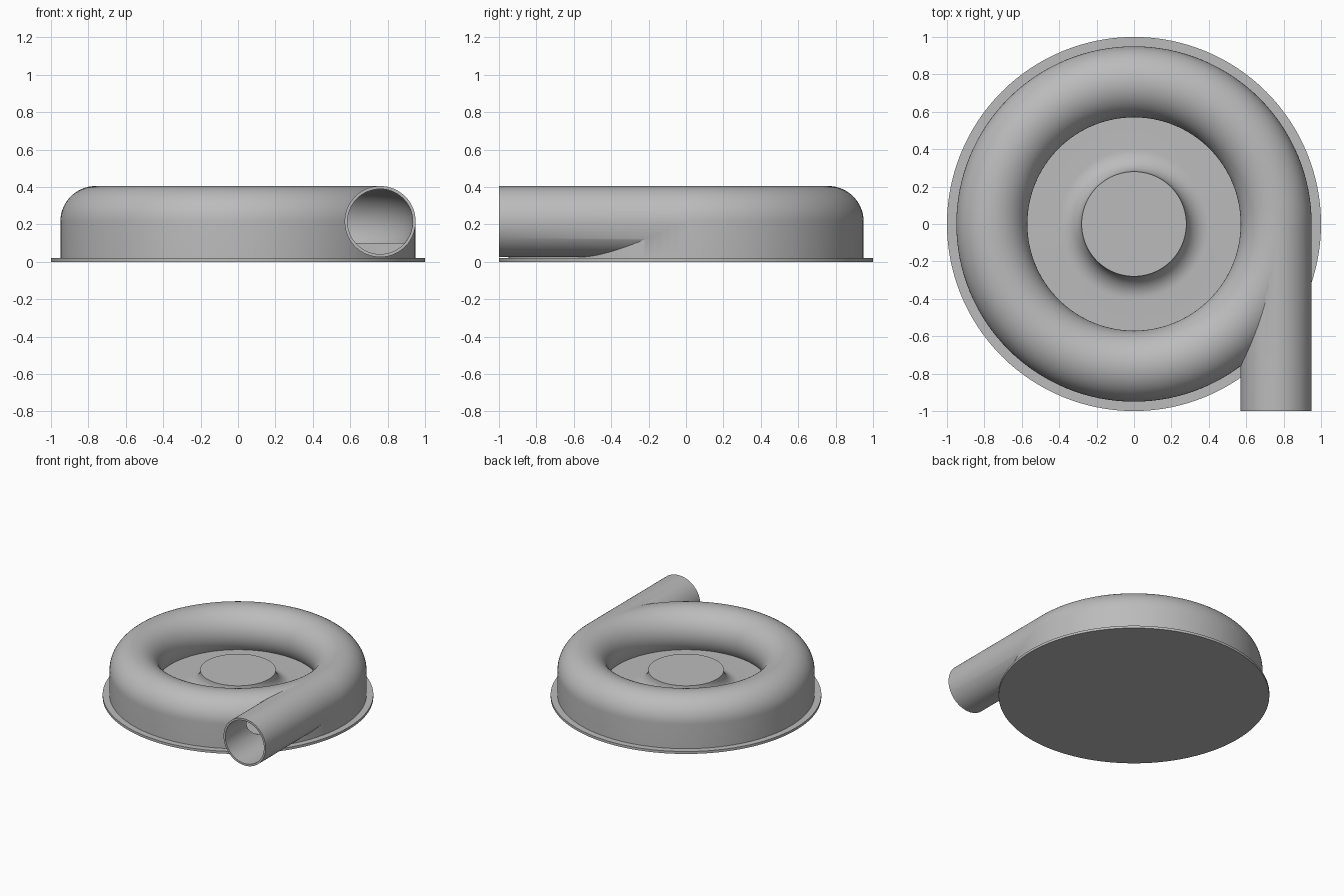
import bpy, bmesh
from math import pi, sin, cos, sqrt, asin, radians
from mathutils import Matrix

cube = bpy.data.objects.get("Cube")
if cube:
    bpy.data.objects.remove(cube, do_unlink=True)

grey = bpy.data.materials.new("light grey")
grey.use_nodes = True
colour = (0.5, 0.5, 0.5, 1)
grey.diffuse_color = colour
grey.node_tree.nodes["Principled BSDF"].inputs["Base Color"].default_value = colour

RING, TUBE, BORE = 0.76, 0.19, 0.174   # ring radius, outer and inner tube radius
MID, FLOOR, HUB = 0.215, 0.10, 0.22    # heights
SEGMENTS = 128


def make_object(name, bm):
    bmesh.ops.recalc_face_normals(bm, faces=bm.faces)
    mesh = bpy.data.meshes.new(name)
    bm.to_mesh(mesh)
    bm.free()
    mesh.materials.append(grey)
    obj = bpy.data.objects.new(name, mesh)
    bpy.context.collection.objects.link(obj)
    return obj


def revolve(name, profile, closed=False):
    """Turn a (radius, height) profile around z."""
    bm = bmesh.new()
    rings = []
    for s in range(SEGMENTS):
        a = 2 * pi * s / SEGMENTS
        rings.append([bm.verts.new((r * cos(a), r * sin(a), z)) for r, z in profile])
    count = len(profile)
    for s in range(SEGMENTS):
        a, b = rings[s], rings[(s + 1) % SEGMENTS]
        for i in range(count if closed else count - 1):
            j = (i + 1) % count
            bm.faces.new((a[i], b[i], b[j], a[j]))
    bmesh.ops.remove_doubles(bm, verts=bm.verts, dist=1e-5)
    bmesh.ops.dissolve_degenerate(bm, edges=bm.edges, dist=1e-6)
    return make_object(name, bm)


def arc(cx, cz, radius, start, end, steps):
    angles = [start + (end - start) * i / steps for i in range(steps + 1)]
    return [(cx + radius * cos(a), cz + radius * sin(a)) for a in angles]


def pipe(name, radius, y0, y1):
    bm = bmesh.new()
    bmesh.ops.create_cone(bm, cap_ends=True, segments=64, radius1=radius,
                          radius2=radius, depth=y1 - y0)
    turn = Matrix.Rotation(pi / 2, 4, 'X')
    bm.transform(Matrix.Translation((RING, (y0 + y1) / 2, MID)) @ turn)
    return make_object(name, bm)


def combine(target, other, operation):
    mod = target.modifiers.new(operation, 'BOOLEAN')
    mod.object, mod.operation, mod.solver = other, operation, 'EXACT'
    bpy.context.view_layer.objects.active = target
    bpy.ops.object.modifier_apply(modifier=mod.name)
    bpy.data.objects.remove(other, do_unlink=True)


# Base flange
base = revolve("base_flange", [(0, 0), (1, 0), (1, 0.02), (0, 0.02)])

# Casing: straight outer wall, rounded ring, floor and filleted hub
drop = asin((MID - FLOOR) / TUBE)
fillet = HUB - FLOOR
profile = [(0, 0.01), (RING + TUBE, 0.01)]
profile += arc(RING, MID, TUBE, 0, pi + drop, 36)
profile += arc(0.28 + fillet, HUB, fillet, 1.5 * pi, pi, 12)
profile += [(0, HUB)]
casing = revolve("volute_casing", profile)

# Outlet pipe, joined tangentially to the ring
combine(casing, pipe("outlet_pipe", TUBE, -1, 0), 'UNION')

# Hollow flow channel with a flat floor, and the outlet bore
inner = asin((MID - FLOOR) / BORE)
channel = revolve("channel_cutter", arc(RING, MID, BORE, -inner, pi + inner, 36), closed=True)
combine(casing, channel, 'DIFFERENCE')
combine(casing, pipe("bore_cutter", BORE, -1.1, 0.01), 'DIFFERENCE')

# Smooth shading with sharp rims
for obj in (base, casing):
    bpy.ops.object.select_all(action='DESELECT')
    obj.select_set(True)
    bpy.context.view_layer.objects.active = obj
    bpy.ops.object.shade_smooth_by_angle(angle=radians(30))
